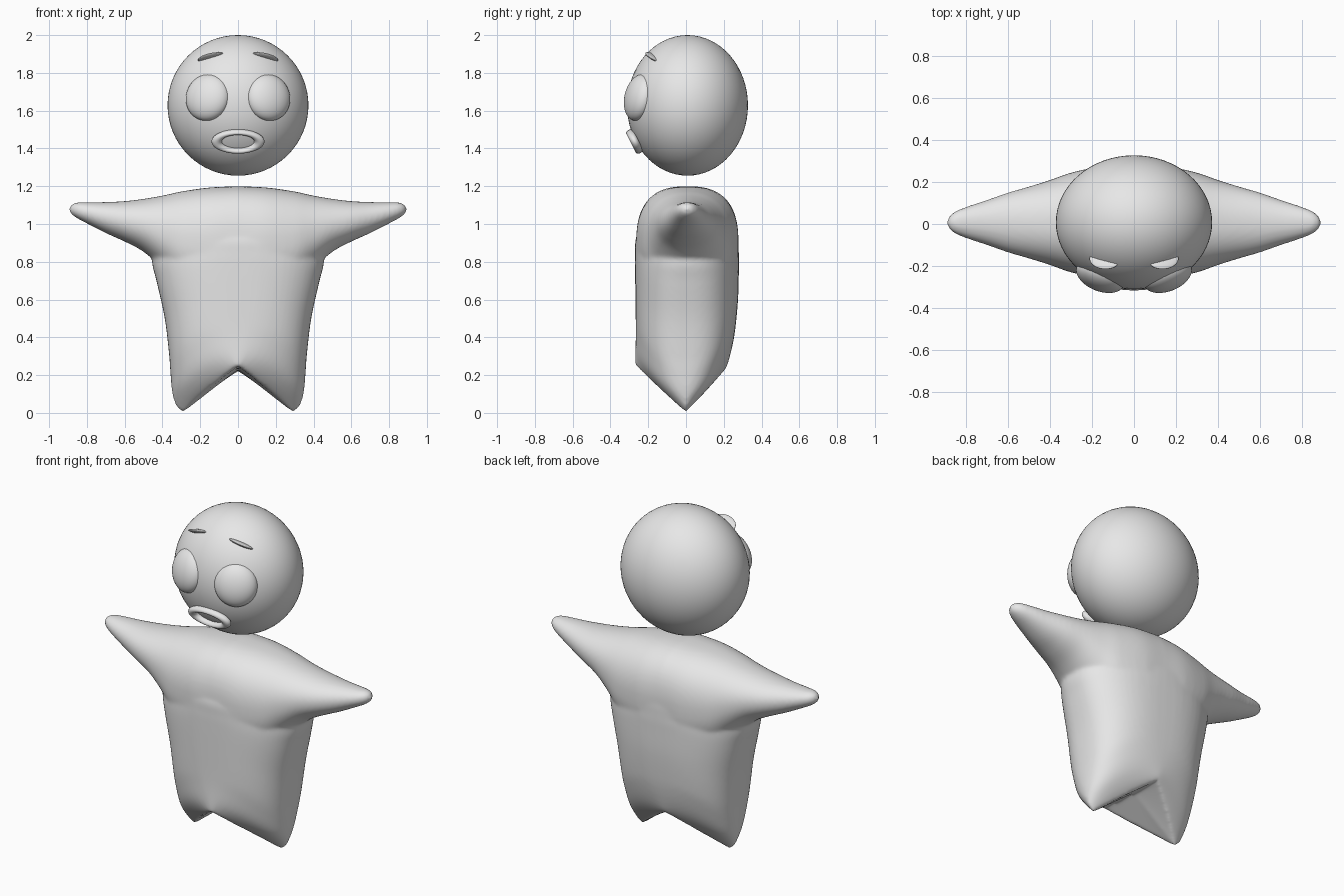
import bpy, bmesh, math

if "Cube" in bpy.data.objects:
    bpy.data.objects.remove(bpy.data.objects["Cube"])

grey = bpy.data.materials.new("plain_grey")
grey.diffuse_color = (0.8, 0.8, 0.8, 1)
grey.use_nodes = True
grey.node_tree.nodes["Principled BSDF"].inputs["Base Color"].default_value = grey.diffuse_color


def sample(keys, u):
    """Smooth interpolation through key tuples whose first entry is the parameter."""
    i = max(k for k in range(len(keys) - 1) if keys[k][0] <= u or k == 0)
    p, q = keys[i], keys[i + 1]
    o, r = keys[max(i - 1, 0)], keys[min(i + 2, len(keys) - 1)]
    h = q[0] - p[0]
    f = (u - p[0]) / h
    out = []
    for c in range(1, len(p)):
        m0 = (q[c] - o[c]) / (q[0] - o[0]) * h
        m1 = (r[c] - p[c]) / (r[0] - p[0]) * h
        out.append((2*f**3 - 3*f**2 + 1) * p[c] + (f**3 - 2*f**2 + f) * m0
                   + (3*f**2 - 2*f**3) * q[c] + (f**3 - f**2) * m1)
    return out


def power(v, n):
    return math.copysign(abs(v) ** (2 / n), v)


def loft(bm, rings, start, end):
    """Closed skin over rings, fanned to a start and an end point."""
    vs = [[bm.verts.new(p) for p in r] for r in rings]
    n = len(vs[0])
    for a, b in zip(vs, vs[1:]):
        for i in range(n):
            bm.faces.new((a[i], a[(i+1) % n], b[(i+1) % n], b[i]))
    for ring, tip in ((vs[0], start), (vs[-1], end)):
        t = bm.verts.new(tip)
        for i in range(n):
            bm.faces.new((ring[i], ring[(i+1) % n], t))


def finish(name, bm):
    bmesh.ops.recalc_face_normals(bm, faces=bm.faces)
    me = bpy.data.meshes.new(name)
    bm.to_mesh(me)
    bm.free()
    me.materials.append(grey)
    for p in me.polygons:
        p.use_smooth = True
    ob = bpy.data.objects.new(name, me)
    bpy.context.collection.objects.link(ob)
    return ob


def ellipsoid(name, loc, radii, rot=(0, 0, 0), seg=48):
    bm = bmesh.new()
    bmesh.ops.create_uvsphere(bm, u_segments=seg, v_segments=seg // 2, radius=1)
    ob = finish(name, bm)
    ob.location, ob.scale = loc, radii
    ob.rotation_euler = [math.radians(a) for a in rot]
    return ob


# Body: shoulders and arms as one loft along x, torso as a loft along z
N = 64
ANG = [2 * math.pi * i / N for i in range(N)]
bm = bmesh.new()

# |x|, top z, bottom z, half depth
arm = [(0, 1.20, .60, .27), (.15, 1.193, .61, .268), (.30, 1.172, .66, .238),
       (.40, 1.15, .765, .203), (.50, 1.133, .853, .172), (.60, 1.121, .907, .143),
       (.70, 1.116, .952, .108), (.80, 1.115, 1.003, .075), (.86, 1.113, 1.035, .050),
       (.885, 1.10, 1.055, .026)]
rings = []
M = 50
for k in range(-M, M + 1):
    x = .885 * k / M
    top, bot, d = sample(arm, abs(x))
    n = 2.6 - .5 * min(1, abs(x) / .5)
    rings.append([(x, .007 + d * power(math.cos(a), n),
                   (top + bot) / 2 + (top - bot) / 2 * power(math.sin(a), n)) for a in ANG])
loft(bm, rings, (-.897, .005, 1.078), (.897, .005, 1.078))

# height fraction, half width, front depth, back depth, superellipse exponent
torso = [(0, .295, .27, .20, 1.05), (.03, .325, .27, .215, 1.3), (.1, .347, .268, .232, 1.8),
         (.2, .357, .266, .25, 2.2), (.3, .364, .266, .262, 2.5), (.5, .388, .268, .276, 2.6),
         (.7, .432, .27, .28, 2.5), (.8, .455, .27, .28, 2.3), (.9, .44, .265, .272, 2.2),
         (1, .36, .22, .22, 2.2)]
rings = []
for k in range(51):
    t = (k / 50) ** 1.3
    w, f, b, n = sample(torso, t)
    ring = []
    for a in ANG:
        c, s = math.cos(a), math.sin(a)
        hem = (.22 if s > 0 else .25) * abs(s) ** (2 / 1.05)
        ring.append((w * power(c, n), (b if s > 0 else f) * power(s, n),
                     hem * (1 - t) + 1.0 * t))
    rings.append(ring)
loft(bm, rings, (0, 0, .23), (0, 0, 1.0))

body = finish("body", bm)
rm = body.modifiers.new("fuse", 'REMESH')
rm.mode = 'VOXEL'
rm.voxel_size = .011
rm.use_smooth_shade = True
sm = body.modifiers.new("soften", 'SMOOTH')
sm.factor, sm.iterations = .5, 8

# Head
ellipsoid("head", (0, .008, 1.628), (.373, .32, .372), seg=64)

# Eyes and brows, mirrored
for side, s in (("left", -1), ("right", 1)):
    ellipsoid(side + "_eye", (s * .16, -.247, 1.67), (.122, .07, .126), (-13, 0, s * 22))
    ellipsoid(side + "_brow", (s * .14, -.168, 1.881), (.074, .052, .012), (-24, s * 13, s * 8))

# Mouth ring
bm = bmesh.new()
rings = []
for a in ANG:
    ring = []
    for j in range(16):
        p = 2 * math.pi * j / 16
        r = .113 + .027 * math.cos(p)
        ring.append(bm.verts.new((r * math.cos(a), r * math.sin(a) * .49, .021 * math.sin(p))))
    rings.append(ring)
for i in range(N):
    p, q = rings[i], rings[(i + 1) % N]
    for j in range(16):
        k = (j + 1) % 16
        bm.faces.new((p[j], q[j], q[k], p[k]))
mouth = finish("mouth", bm)
mouth.location = (0, -.272, 1.437)
mouth.rotation_euler = (math.radians(117), 0, 0)
